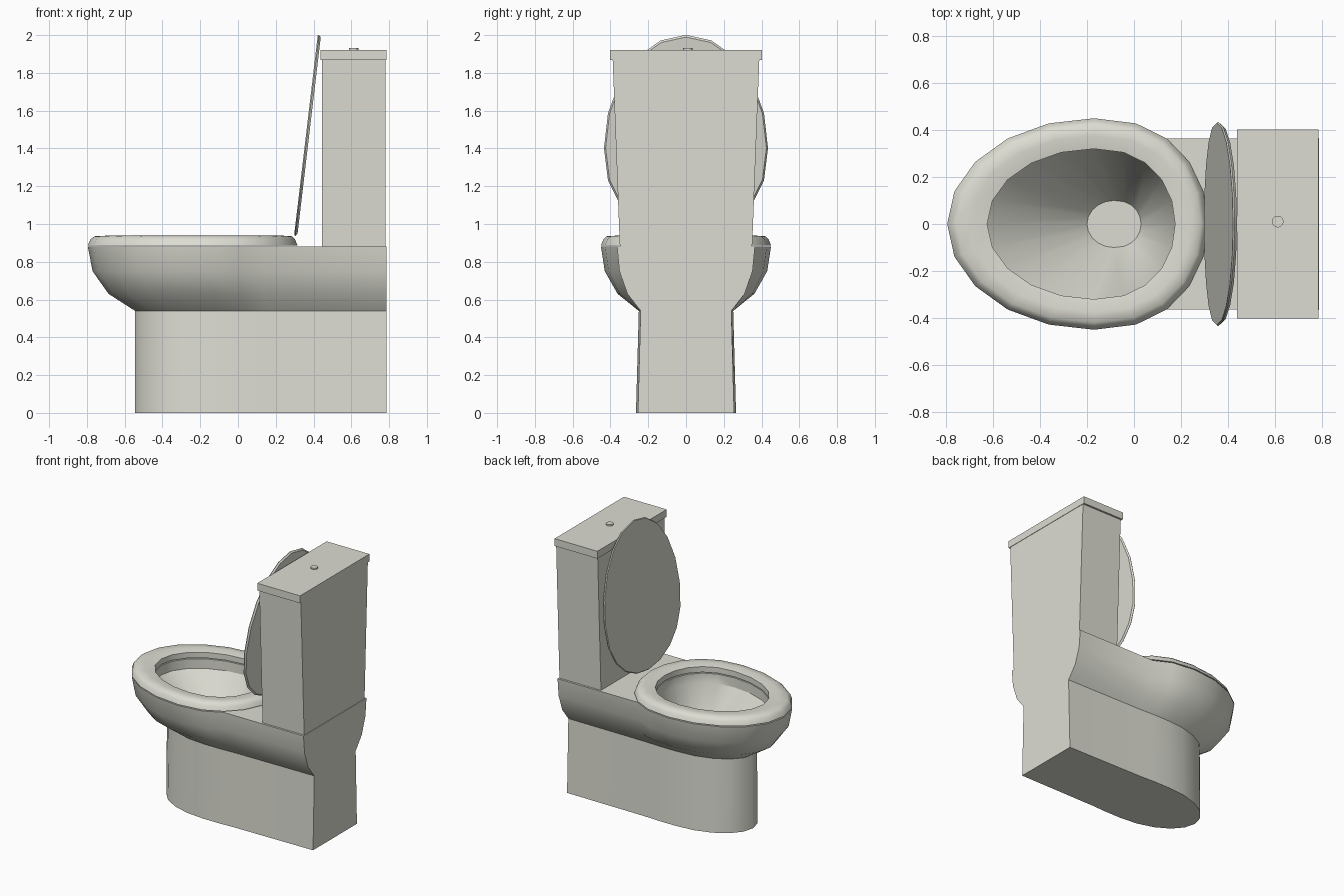
import bpy, bmesh, math
from mathutils import Vector

if "Cube" in bpy.data.objects:
    bpy.data.objects.remove(bpy.data.objects["Cube"])

ceramic = bpy.data.materials.new("ceramic white")
ceramic.diffuse_color = (0.72, 0.72, 0.65, 1)
ceramic.use_nodes = True
ceramic.node_tree.nodes["Principled BSDF"].inputs["Base Color"].default_value = ceramic.diffuse_color


def egg(front, back, half, n=20, cx=-0.17):
    """Egg outline seen from above, starting at the front tip (-x)."""
    pts = []
    for i in range(n):
        a = 2 * math.pi * i / n
        c, s = math.cos(a), math.sin(a)
        x = -front * c if c > 0 else back * abs(c) ** 0.85
        pts.append((cx + x, half * s))
    return pts


def add_ring(bm, pts, z):
    return [bm.verts.new((x, y, z)) for x, y in pts]


def bridge(bm, a, b):
    n = len(a)
    return [bm.faces.new((a[i], a[(i + 1) % n], b[(i + 1) % n], b[i])) for i in range(n)]


def finish(bm, name, angle=30):
    bmesh.ops.recalc_face_normals(bm, faces=bm.faces)
    me = bpy.data.meshes.new(name)
    bm.to_mesh(me)
    bm.free()
    ob = bpy.data.objects.new(name, me)
    bpy.context.collection.objects.link(ob)
    me.materials.append(ceramic)
    bpy.ops.object.select_all(action='DESELECT')
    ob.select_set(True)
    bpy.context.view_layer.objects.active = ob
    bpy.ops.object.shade_smooth_by_angle(angle=math.radians(angle))
    return ob


def mirrored(half):
    """Close a half outline whose first point lies on the centre line."""
    return half + [(x, -y) for x, y in reversed(half[1:])]


BACK = 0.787
outer = egg(0.625, 0.485, 0.45)
hole = egg(0.455, 0.345, 0.32)

# bowl body and pedestal: one outline blending from the foot to the rim
rim = outer[:8] + [(BACK, 0.365)]
foot = [(-0.1 + (x + 0.17) * 0.445 / 0.625, y * 0.25 / 0.45) for x, y in outer[:6]]
foot += [(0.04, 0.25), (0.15, 0.245), (BACK, 0.24)]
bm = bmesh.new()
rings = [add_ring(bm, mirrored([(x, y * 1.06) for x, y in foot]), 0)]
for z, t in ((0.54, 0), (0.63, 0.56), (0.75, 0.9), (0.88, 1)):
    pts = [(f[0] + (r[0] - f[0]) * t, f[1] + (r[1] - f[1]) * t) for f, r in zip(foot, rim)]
    rings.append(add_ring(bm, mirrored(pts), z))
for a, b in zip(rings, rings[1:]):
    bridge(bm, a, b)
bm.faces.new(rings[0])
# hollow of the bowl down to the drain
drain = egg(0.115, 0.115, 0.1, cx=-0.085)
inner = [add_ring(bm, hole, 0.88), add_ring(bm, hole, 0.81), add_ring(bm, drain, 0.45)]
bridge(bm, inner[0], inner[1])
bridge(bm, inner[1], inner[2])
bm.faces.new(inner[2])
# flat rim and shelf around the hollow
edges = [bm.edges.get((r[i], r[(i + 1) % len(r)]))
         for r in (rings[-1], inner[0]) for i in range(len(r))]
bmesh.ops.triangle_fill(bm, edges=edges, use_beauty=True, normal=Vector((0, 0, 1)))
finish(bm, "bowl_and_pedestal")

# seat ring with a rounded outer edge
bm = bmesh.new()
profile = [
    (outer, 0.887),
    (egg(0.612, 0.472, 0.438), 0.918),
    (egg(0.59, 0.455, 0.42), 0.935),
    (egg(0.53, 0.41, 0.375), 0.938),
    (hole, 0.928),
    (hole, 0.887),
]
rings = [add_ring(bm, p, z) for p, z in profile]
for i in range(len(rings)):
    bridge(bm, rings[i], rings[(i + 1) % len(rings)])
finish(bm, "seat", 45)

# raised lid leaning back against the tank
bm = bmesh.new()
up = Vector((0.125, 0, 1.06)).normalized()
out = Vector((up.z, 0, -up.x))
base = Vector((0.297, 0, 0.938))
rings = []
for shift, size in ((0, 0.99), (0.006, 1), (0.017, 0.98)):
    ring = []
    for x, y in outer:
        d = 0.55 + ((0.315 - x) * 0.965 - 0.55) * size
        ring.append(bm.verts.new(base + up * d + out * shift + Vector((0, y * 0.965 * size, 0))))
    rings.append(ring)
bridge(bm, rings[0], rings[1])
bridge(bm, rings[1], rings[2])
bm.faces.new(rings[0])
bm.faces.new(rings[2])
finish(bm, "lid")


def box(name, x0, x1, z0, z1, half0, half1):
    """Box whose half width changes from bottom to top."""
    bm = bmesh.new()
    r = [add_ring(bm, [(x0, -h), (x1, -h), (x1, h), (x0, h)], z)
         for z, h in ((z0, half0), (z1, half1))]
    bridge(bm, r[0], r[1])
    bm.faces.new(r[0])
    bm.faces.new(r[1])
    finish(bm, name)


# water tank with its cover
box("tank", 0.445, 0.782, 0.875, 1.868, 0.35, 0.388)
box("tank_cover", 0.438, 0.785, 1.868, 1.922, 0.402, 0.402)

# flush button
bm = bmesh.new()
circle = egg(0.025, 0.025, 0.025, 12, 0.612)
circle = [(0.612 + 0.025 * math.cos(i * math.pi / 6), 0.01 + 0.025 * math.sin(i * math.pi / 6))
          for i in range(12)]
r = [add_ring(bm, circle, z) for z in (1.915, 1.932)]
bridge(bm, r[0], r[1])
bm.faces.new(r[0])
bm.faces.new(r[1])
finish(bm, "flush_button")
